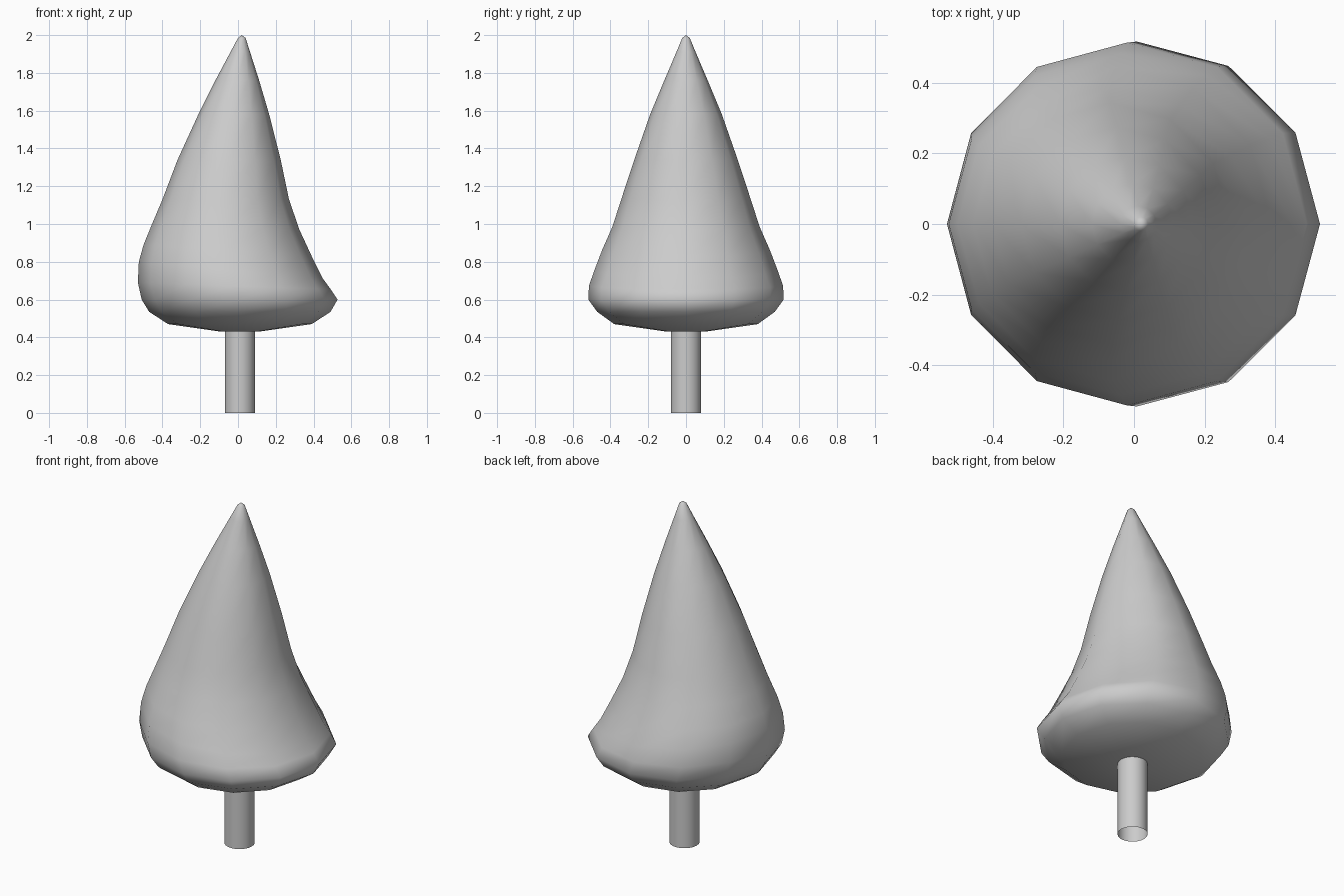
import bpy, bmesh
from math import cos, sin, tau

if "Cube" in bpy.data.objects:
    bpy.data.objects.remove(bpy.data.objects["Cube"])

grey = bpy.data.materials.new("plain grey")
grey.use_nodes = True
grey.diffuse_color = (0.6, 0.6, 0.6, 1)
grey.node_tree.nodes["Principled BSDF"].inputs["Base Color"].default_value = (0.6, 0.6, 0.6, 1)


def loft(name, sections, sides):
    """Skin tilted oval rings: (left x, left z, right x, right z, half depth)."""
    bm = bmesh.new()
    rings = []
    for xl, zl, xr, zr, depth in sections:
        ring = []
        for i in range(sides):
            c, s = cos(tau * i / sides), sin(tau * i / sides)
            t = (c + 1) / 2
            ring.append(bm.verts.new((xl + (xr - xl) * t, depth * s, zl + (zr - zl) * t)))
        rings.append(ring)
    for low, high in zip(rings, rings[1:]):
        for i in range(sides):
            j = (i + 1) % sides
            bm.faces.new((low[i], low[j], high[j], high[i]))
    mesh = bpy.data.meshes.new(name)
    obj = bpy.data.objects.new(name, mesh)
    bpy.context.collection.objects.link(obj)
    mesh.materials.append(grey)
    return obj, bm, rings


def finish(obj, bm):
    for face in bm.faces:
        face.smooth = True
    bm.to_mesh(obj.data)
    bm.free()


# Foliage: lopsided cone with a shallow underside and a pinched rim on the left
foliage_sections = [
    (-0.09, 0.43, 0.11, 0.43, 0.10),
    (-0.37, 0.47, 0.39, 0.47, 0.38),
    (-0.47, 0.535, 0.49, 0.535, 0.47),
    (-0.51, 0.60, 0.527, 0.60, 0.517),
    (-0.53, 0.69, 0.49, 0.655, 0.514),
    (-0.525, 0.80, 0.45, 0.71, 0.485),
    (-0.50, 0.89, 0.39, 0.83, 0.445),
    (-0.455, 1.00, 0.325, 0.97, 0.39),
    (-0.40, 1.13, 0.27, 1.13, 0.343),
    (-0.32, 1.34, 0.226, 1.34, 0.274),
    (-0.21, 1.58, 0.165, 1.58, 0.19),
    (-0.12, 1.76, 0.112, 1.76, 0.115),
    (-0.04, 1.91, 0.064, 1.91, 0.051),
    (0.0, 1.985, 0.04, 1.985, 0.02),
]
foliage, bm, rings = loft("foliage", foliage_sections, 12)
tip = bm.verts.new((0.02, 0, 2.0))
for a, b in zip(rings[-1], rings[-1][1:] + rings[-1][:1]):
    bm.faces.new((a, b, tip))
bm.faces.new(rings[0][::-1])
finish(foliage, bm)

# Trunk: open tube
trunk, bm, rings = loft("trunk", [(-0.07, 0, 0.09, 0, 0.08), (-0.07, 0.45, 0.09, 0.45, 0.08)], 24)
finish(trunk, bm)
